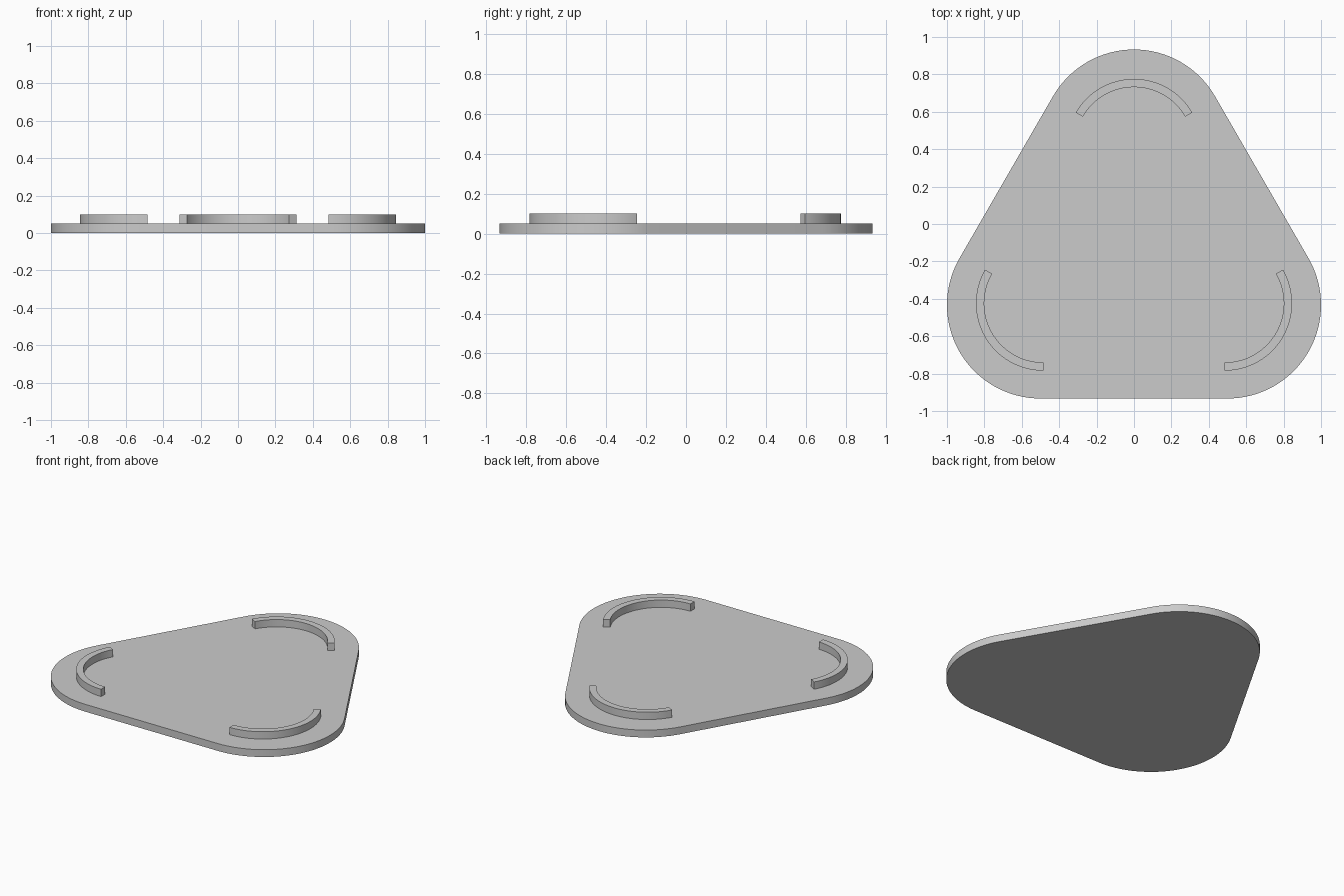
import bpy, bmesh
from math import cos, sin, radians, sqrt

cube = bpy.data.objects.get("Cube")
if cube:
    bpy.data.objects.remove(cube, do_unlink=True)

PLATE_H, WALL_H = 0.05, 0.05
CENTROID_Y = -sqrt(3) / 12      # centre of the triangle of corner centres
SWEEP = 120                     # degrees turned by each corner and each wall
STEPS = 32

grey = bpy.data.materials.new("plain grey")
grey.use_nodes = True
colour = (0.6, 0.6, 0.6, 1)
grey.diffuse_color = colour
grey.node_tree.nodes["Principled BSDF"].inputs["Base Color"].default_value = colour


def corner_arc(direction, reach, radius):
    """Arc about a corner centre lying 'reach' from the centroid."""
    d = radians(direction)
    cx, cy = reach * cos(d), CENTROID_Y + reach * sin(d)
    angles = [radians(direction + SWEEP * (i / STEPS - 0.5)) for i in range(STEPS + 1)]
    return [(cx + radius * cos(a), cy + radius * sin(a)) for a in angles]


def extrude_outline(name, outline, z, height):
    """Solid prism from a counter-clockwise outline."""
    bm = bmesh.new()
    base = bm.faces.new([bm.verts.new((x, y, z)) for x, y in outline])
    top = bmesh.ops.extrude_face_region(bm, geom=[base], use_keep_orig=True)["geom"]
    verts = [v for v in top if isinstance(v, bmesh.types.BMVert)]
    bmesh.ops.translate(bm, verts=verts, vec=(0, 0, height))
    bmesh.ops.recalc_face_normals(bm, faces=bm.faces)
    mesh = bpy.data.meshes.new(name)
    bm.to_mesh(mesh)
    bm.free()
    mesh.materials.append(grey)
    obj = bpy.data.objects.new(name, mesh)
    bpy.context.collection.objects.link(obj)
    bpy.ops.object.select_all(action='DESELECT')
    obj.select_set(True)
    bpy.context.view_layer.objects.active = obj
    bpy.ops.object.shade_smooth_by_angle(angle=radians(30))


corners = {"right_front": 210, "left_front": 330, "back": 90}

# Rounded triangular base plate
outline = []
for direction in (90, 210, 330):
    outline += corner_arc(direction, 1 / sqrt(3), 0.5)
extrude_outline("base_plate", outline, 0, PLATE_H)

# Curved retaining wall at each corner
for name, direction in corners.items():
    outer = corner_arc(direction, 0.56, 0.36)
    inner = corner_arc(direction, 0.56, 0.316)
    extrude_outline(name + "_wall", outer + inner[::-1], PLATE_H, WALL_H)
